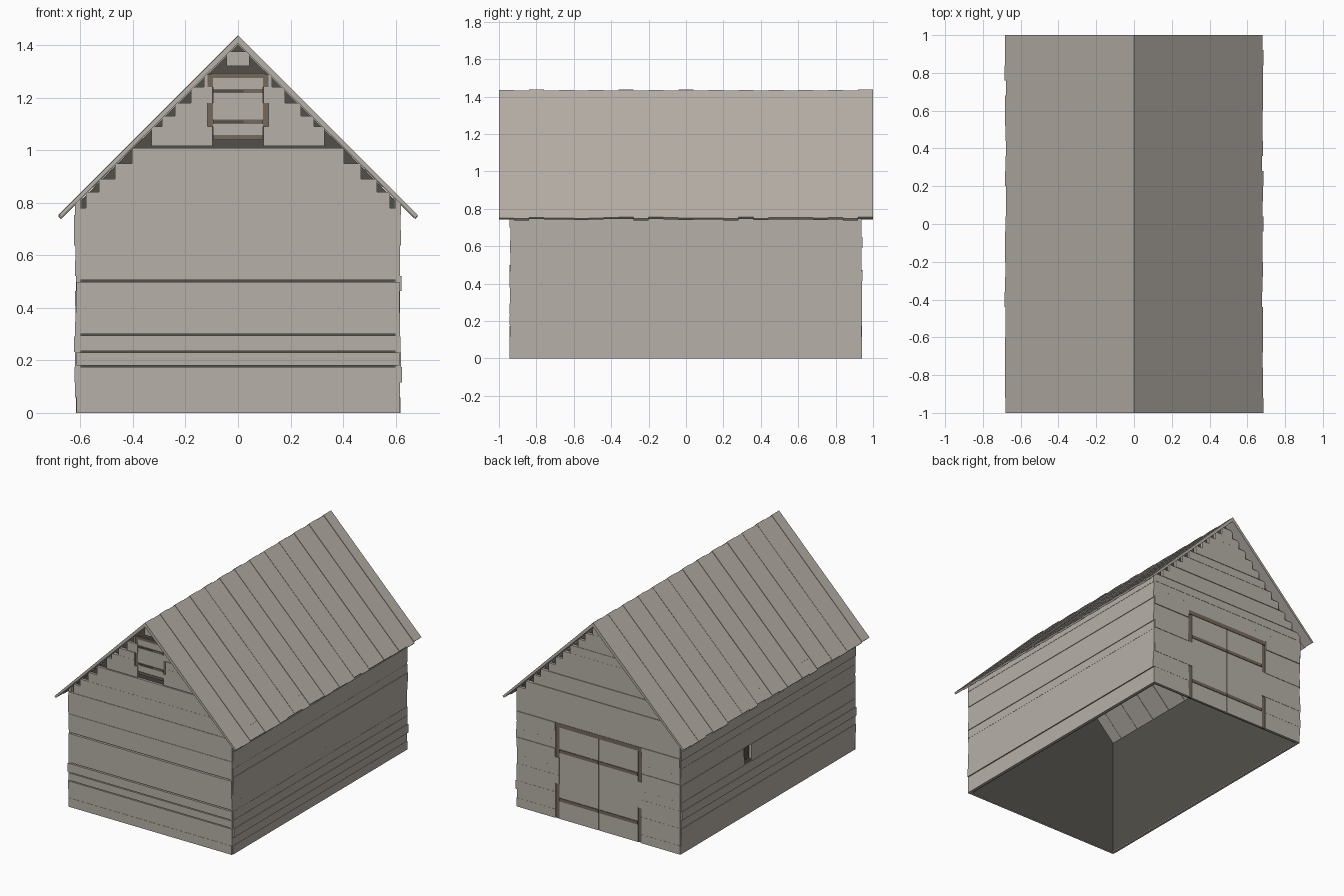
import bpy
import bmesh
import random

random.seed(4)
if "Cube" in bpy.data.objects:
    bpy.data.objects.remove(bpy.data.objects["Cube"], do_unlink=True)


def material(name, color):
    m = bpy.data.materials.new(name)
    m.use_nodes = True
    m.diffuse_color = (*color, 1)
    m.node_tree.nodes["Principled BSDF"].inputs["Base Color"].default_value = (*color, 1)
    return m


WOOD = material("weathered grey wood", (0.47, 0.433, 0.39))
DARK = material("dark interior", (0.085, 0.08, 0.068))
TRIM = material("brown trim", (0.18, 0.14, 0.107))

RIDGE, EAVE = 1.437, 0.685
WALL_X, WALL_Y = 0.62, 0.945


def extrude_profile(bm, profile, y0, y1):
    """Close an x-z outline into a prism running from y0 to y1."""
    a = [bm.verts.new((x, y0, z)) for x, z in profile]
    b = [bm.verts.new((x, y1, z)) for x, z in profile]
    bm.faces.new(a)
    bm.faces.new(b[::-1])
    n = len(profile)
    for i in range(n):
        j = (i + 1) % n
        bm.faces.new((a[i], b[i], b[j], a[j]))


def box(bm, x0, x1, y0, y1, z0, z1):
    extrude_profile(bm, [(x0, z0), (x1, z0), (x1, z1), (x0, z1)], y0, y1)


def finish(bm, name, mat):
    bmesh.ops.recalc_face_normals(bm, faces=bm.faces)
    mesh = bpy.data.meshes.new(name)
    bm.to_mesh(mesh)
    bm.free()
    mesh.materials.append(mat)
    obj = bpy.data.objects.new(name, mesh)
    bpy.context.collection.objects.link(obj)
    return obj


def boxes(name, mat, items):
    bm = bmesh.new()
    for item in items:
        box(bm, *item)
    return finish(bm, name, mat)


def levels(z0, z1, count):
    return [z0 + (z1 - z0) * i / count for i in range(count + 1)]


def roof_half_width(z):
    return min(WALL_X - 0.006, RIDGE - 0.018 - z)


# Roof boards running down each slope, uneven in height and length
for name, side in (("left_roof", 1), ("right_roof", -1)):
    bm = bmesh.new()
    edges = levels(-1, 1, 25)
    for i, (y0, y1) in enumerate(zip(edges, edges[1:])):
        top = RIDGE - random.uniform(0, 0.002) - 0.0035 * (i % 2)
        end = EAVE - random.uniform(0, 0.007)
        drop = top - end
        extrude_profile(bm, [(0, top), (side * end, drop),
                             (side * (end - 0.01), drop - 0.01),
                             (0, top - 0.02 - 0.01)], y0, y1)
    finish(bm, name, WOOD)

# Dark inner shell lining the walls, open underneath
bm = bmesh.new()
lx, ly = WALL_X - 0.025, WALL_Y - 0.025
outline = [(-lx, 0), (-lx, 0.812), (0, 1.407), (lx, 0.812), (lx, 0)]
rings = [[bm.verts.new((x, y, z)) for x, z in outline] for y in (-ly, ly)]
for ring in rings:
    bm.faces.new(ring)
for i in (0, 3):
    bm.faces.new((rings[0][i], rings[0][i + 1], rings[1][i + 1], rings[1][i]))
finish(bm, "inner_shell", DARK)

# Side walls, with a small window opening on the right side
WIN_Y0, WIN_Y1 = 0.18, 0.26
for name, side in (("left_wall", 1), ("right_wall", -1)):
    items = []
    zs = levels(0, 0.812, 14)
    for i, (z0, z1) in enumerate(zip(zs, zs[1:])):
        outer = WALL_X + random.uniform(-0.004, 0.005)
        if i == len(zs) - 2:
            outer = WALL_X
        x0, x1 = sorted((side * (WALL_X - 0.02), side * outer))
        spans = [(-0.938, 0.938)]
        if side < 0 and i in (6, 7):
            spans = [(-0.938, WIN_Y0), (WIN_Y1, 0.938)]
        items += [(x0, x1, a, b, z0, z1) for a, b in spans]
    boxes(name, WOOD, items)
wx0, wx1 = -WALL_X + 0.006, -WALL_X + 0.018
boxes("side_window_frame", TRIM, [
    (wx0, wx1, WIN_Y1 - 0.02, WIN_Y1, 0.348, 0.464),
    (wx0, wx1, WIN_Y0, WIN_Y1, 0.348, 0.365)])


def gable_wall(name, side, zs, opening, gaps=()):
    """Horizontal boards stepped under the roof; opening(z) gives a half width."""
    items = []
    for z0, z1 in zip(zs, zs[1:]):
        outer = WALL_Y - random.uniform(0, 0.006)
        y0, y1 = sorted((side * (WALL_Y - 0.021), side * outer))
        half = roof_half_width(z1)
        top = z1 - (0.006 if z1 in gaps else 0)
        hole = opening((z0 + z1) / 2)
        if hole is None:
            items.append((-half, half, y0, y1, z0, top))
        elif half > hole:
            items += [(-half, -hole, y0, y1, z0, top), (hole, half, y0, y1, z0, top)]
    boxes(name, WOOD, items)


# Front gable with the hatch opening
def hatch_opening(z):
    if z < 1.01 or z > 1.32:
        return None
    if z > 1.29:
        return 1
    return 0.097 if z < 1.09 or 1.18 < z < 1.24 else 0.117


front_levels = [0, 0.06, 0.11, 0.18, 0.235, 0.30, 0.38, 0.43, 0.505, 0.565, 0.63, 0.70,
                0.78, 0.84, 0.89, 0.95, 1.015, 1.09, 1.13, 1.18, 1.24, 1.29, 1.32, 1.375]
gable_wall("front_wall", -1, front_levels, hatch_opening,
           gaps=(0.18, 0.235, 0.30, 0.505, 1.015))

# Loft hatch: panel, frame and half-shadowed rails
fy = -WALL_Y
boxes("hatch_panel", WOOD, [(-0.095, 0.095, fy + 0.008, fy + 0.019, 1.04, 1.275)])
boxes("hatch_frame", TRIM,
      [(s * 0.106 - 0.011, s * 0.106 + 0.011, fy + 0.01, fy + 0.018, z0, z1)
       for s in (-1, 1) for z0, z1 in ((1.09, 1.18), (1.24, 1.29))]
      + [(-0.1, 0.1, fy + 0.005, fy + 0.018, 1.275, 1.293)])
boxes("hatch_rails", TRIM,
      [(-0.095, 0.095, fy + 0.004, fy + 0.009, z, z + 0.016) for z in (1.042, 1.1, 1.217)])
boxes("hatch_rail_slots", DARK,
      [(-0.09, 0.02, fy + 0.002, fy + 0.008, z, z + 0.01) for z in (1.103, 1.22)])


# Back gable with the double door opening
def door_opening(z):
    if z > 0.65:
        return None
    return 0.297 if 0.23 < z < 0.4 else 0.325


back_levels = levels(0, 0.65, 11) + levels(0.65, 1.375, 13)[1:]
gable_wall("back_wall", 1, back_levels, door_opening)

# Double door: leaves with a seam, frame and rails
by = WALL_Y
boxes("door_leaves", WOOD,
      [(-0.297, -0.002, by - 0.02, by - 0.007, 0, 0.625),
       (0.002, 0.297, by - 0.02, by - 0.007, 0, 0.625)])
boxes("door_frame", TRIM,
      [(s * 0.31 - 0.015, s * 0.31 + 0.015, by - 0.02, by - 0.01, 0, 0.65) for s in (-1, 1)]
      + [(-0.325, 0.325, by - 0.02, by - 0.004, 0.622, 0.65)])
boxes("door_rails", TRIM,
      [(a, a + 0.293, by - 0.01, by - 0.003, z, z + 0.022)
       for a in (-0.295, 0.002) for z in (0.12, 0.45)])
